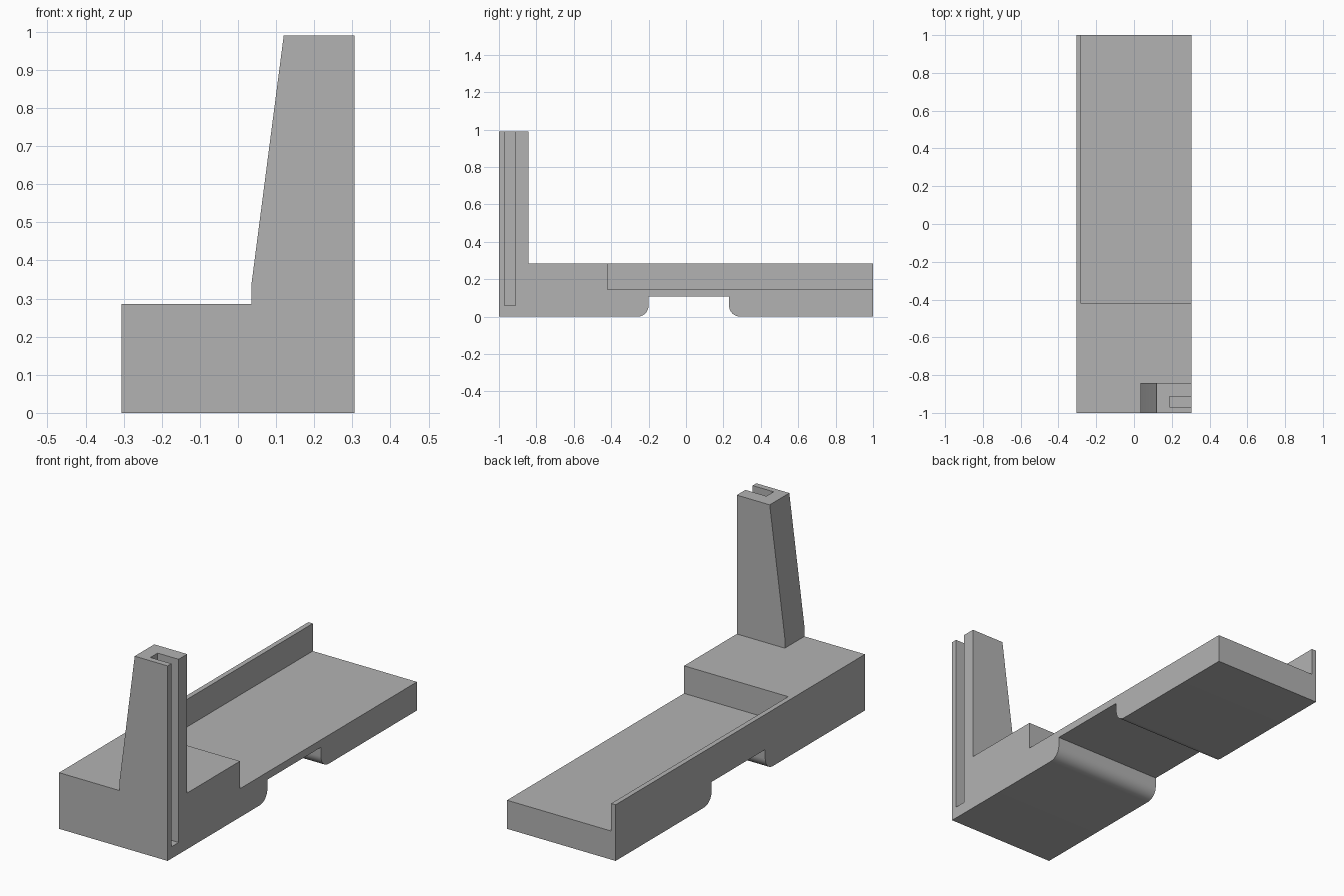
import bpy, bmesh, math
from mathutils import Vector

default = bpy.data.objects.get("Cube")
if default:
    bpy.data.objects.remove(default, do_unlink=True)

grey = bpy.data.materials.new("plain grey")
grey.use_nodes = True
COLOUR = (0.45, 0.45, 0.45, 1)
grey.diffuse_color = COLOUR
grey.node_tree.nodes["Principled BSDF"].inputs["Base Color"].default_value = COLOUR

LEFT, RIGHT = -0.305, 0.305
FRONT, BACK = -1.0, 1.0
DECK = 0.285


def prism(name, outline, depth):
    """Extrude a closed outline of 3D points along the depth vector."""
    bm = bmesh.new()
    face = bm.faces.new([bm.verts.new(p) for p in outline])
    swept = bmesh.ops.extrude_face_region(bm, geom=[face])["geom"]
    bmesh.ops.translate(bm, vec=Vector(depth),
                        verts=[g for g in swept if isinstance(g, bmesh.types.BMVert)])
    bmesh.ops.recalc_face_normals(bm, faces=bm.faces)
    mesh = bpy.data.meshes.new(name)
    bm.to_mesh(mesh)
    bm.free()
    mesh.materials.append(grey)
    obj = bpy.data.objects.new(name, mesh)
    bpy.context.collection.objects.link(obj)
    return obj


def box(name, x0, x1, y0, y1, z0, z1):
    outline = [(x0, y0, z0), (x1, y0, z0), (x1, y1, z0), (x0, y1, z0)]
    return prism(name, outline, (0, 0, z1 - z0))


def combine(target, other, operation):
    mod = target.modifiers.new(operation.lower(), "BOOLEAN")
    mod.operation, mod.solver, mod.object = operation, "EXACT", other
    bpy.context.view_layer.objects.active = target
    bpy.ops.object.modifier_apply(modifier=mod.name)
    bpy.data.objects.remove(other, do_unlink=True)


def rounded_foot(cy, radius, start, steps=10):
    """Quarter-round lower corner of the underside channel."""
    angles = [math.radians(start + 90 * i / steps) for i in range(steps + 1)]
    return [(cy + radius * math.cos(a), radius + radius * math.sin(a)) for a in angles]


# Base block with an underside channel whose lower corners are rounded
R = 0.06
side = [(FRONT, 0)] + rounded_foot(-0.2 - R, R, -90) + [(-0.2, 0.107), (0.23, 0.107)]
side += rounded_foot(0.23 + R, R, 180) + [(BACK, 0), (BACK, DECK), (FRONT, DECK)]
base = prism("stand_base", [(LEFT, y, z) for y, z in side], (RIGHT - LEFT, 0, 0))

# Tapered upright at the front corner
front = [(0.035, 0.1), (RIGHT, 0.1), (RIGHT, 0.99), (0.12, 0.99), (0.035, 0.335)]
upright = prism("upright", [(x, FRONT, z) for x, z in front], (0, 0.157, 0))
combine(base, upright, "UNION")

# Lowered tray, leaving a thin rail along one edge
combine(base, box("tray_cutter", -0.28, 0.5, -0.42, 1.2, 0.145, 0.5), "DIFFERENCE")

# Vertical slot in the upright, open at the side and the top
combine(base, box("slot_cutter", 0.187, 0.5, -0.97, -0.912, 0.06, 1.2), "DIFFERENCE")

# Smooth the rounded corners, keep other edges sharp
base.select_set(True)
bpy.context.view_layer.objects.active = base
bpy.ops.object.shade_smooth_by_angle(angle=math.radians(30))
